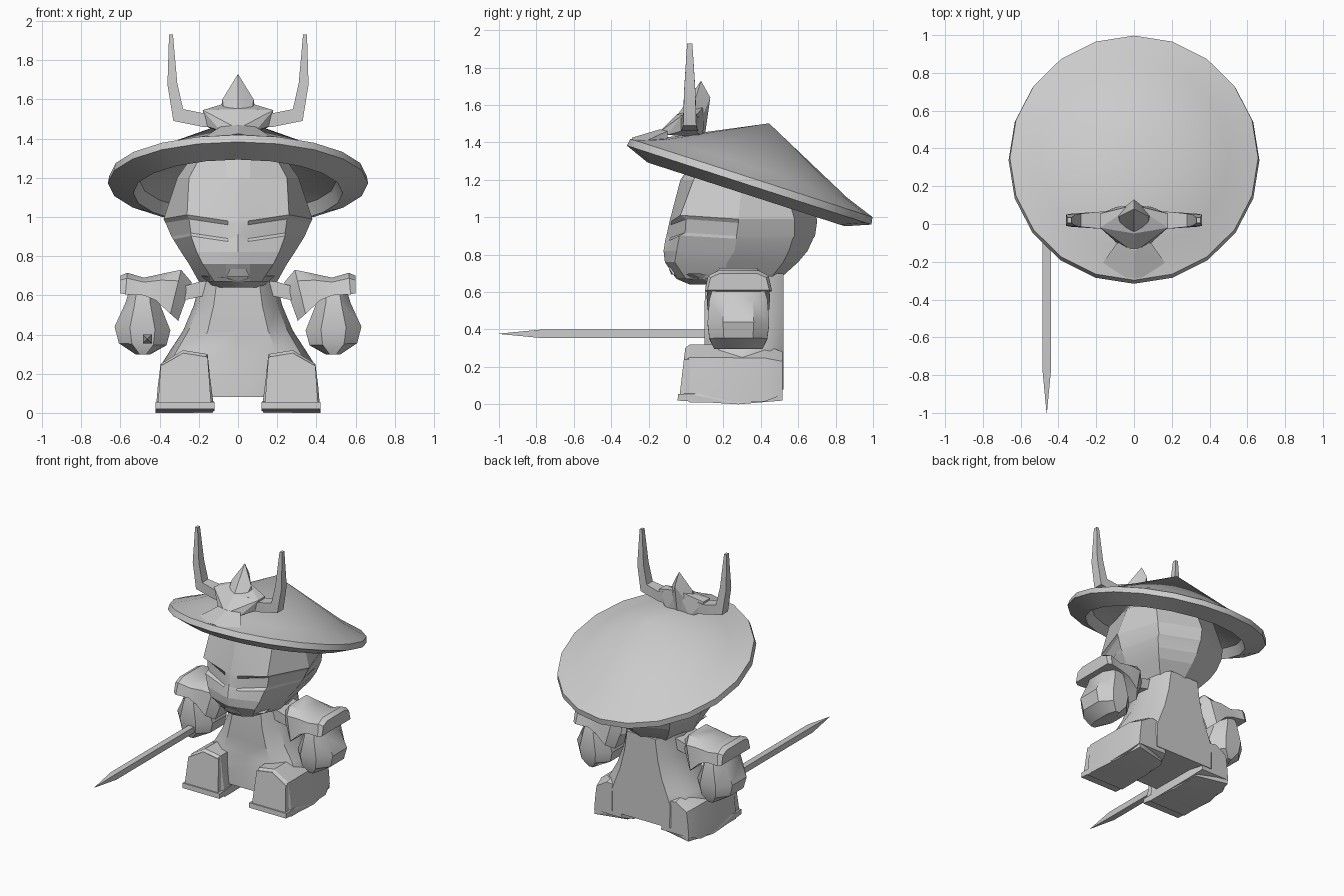
import bpy, bmesh, math
from mathutils import Vector, Matrix

if "Cube" in bpy.data.objects:
    bpy.data.objects.remove(bpy.data.objects["Cube"])

grey = bpy.data.materials.new("grey")
grey.diffuse_color = (0.6, 0.6, 0.6, 1)
grey.use_nodes = True
grey.node_tree.nodes["Principled BSDF"].inputs["Base Color"].default_value = grey.diffuse_color


def finish(name, bm, angle=30):
    bmesh.ops.remove_doubles(bm, verts=bm.verts, dist=0.0005)
    bmesh.ops.recalc_face_normals(bm, faces=bm.faces)
    me = bpy.data.meshes.new(name)
    bm.to_mesh(me)
    bm.free()
    me.materials.append(grey)
    ob = bpy.data.objects.new(name, me)
    bpy.context.collection.objects.link(ob)
    bpy.ops.object.select_all(action='DESELECT')
    ob.select_set(True)
    bpy.context.view_layer.objects.active = ob
    bpy.ops.object.shade_smooth_by_angle(angle=math.radians(angle))
    return ob


def loft(name, rings, angle=30):
    """Skin a list of closed rings with equal point counts and cap both ends."""
    bm = bmesh.new()
    vs = [[bm.verts.new(p) for p in r] for r in rings]
    n = len(rings[0])
    for a, b in zip(vs, vs[1:]):
        for i in range(n):
            bm.faces.new((a[i], a[(i + 1) % n], b[(i + 1) % n], b[i]))
    bm.faces.new(vs[0])
    bm.faces.new(vs[-1])
    return finish(name, bm, angle)


def hull(name, pts):
    bm = bmesh.new()
    vs = [bm.verts.new(p) for p in pts]
    bmesh.ops.convex_hull(bm, input=vs)
    bmesh.ops.delete(bm, geom=[v for v in bm.verts if not v.link_faces], context='VERTS')
    return finish(name, bm, 15)


def mirrored(half, z, slope=0):
    """Front-to-back half outline (x, y) -> full ring at height z; slope lifts the outer front points."""
    pts = [(x, y, z + (slope * (x - .12) if 0 < x < .3 and y < .1 else 0)) for x, y in half]
    return pts + [(-x, y, h) for x, y, h in pts[-2:0:-1]]


def both(pts):
    return [(s * x, y, z) for x, y, z in pts for s in ((1, -1) if x else (1,))]


def slab(name, s, outline, stations, angle=25):
    """Front outline (x, z) swept along y, scaled about its middle at each station."""
    cx = sum(p[0] for p in outline) / len(outline)
    cz = sum(p[1] for p in outline) / len(outline)
    return loft(name, [[(s * (cx + (x - cx) * k), y, cz + (z - cz) * k) for x, z in outline]
                       for y, k in stations], angle)


# Tilted straw hat: lathe profile of (radius, height), 20 sides
profile = [(0, .307), (.5, .058), (.657, 0), (.664, -.04), (.535, -.092), (.5, -.03), (0, .2)]
tilt = Matrix.Translation((0, .35, 1.21)) @ Matrix.Rotation(math.radians(-17.9), 4, 'X')
bm = bmesh.new()
rows = [[bm.verts.new(tilt @ Vector((r * math.sin(i * math.pi / 10), 1.035 * r * math.cos(i * math.pi / 10), h)))
         for i in range(20)] if r else [bm.verts.new(tilt @ Vector((0, 0, h)))] for r, h in profile]
for a, b in zip(rows, rows[1:]):
    for i in range(20):
        j = (i + 1) % 20
        q = [a[i % len(a)], a[j % len(a)], b[j % len(b)], b[i % len(b)]]
        bm.faces.new(list(dict.fromkeys(q)))
finish("hat", bm)

# Faceted head; the third column is pinched in for the slanted eye slits
head = [
    (.67, 0, [(0, -.05), (.06, -.04), (.12, 0), (.2, .2), (.15, .45), (0, .5)]),
    (.76, 0, [(0, -.113), (.06, -.1), (.18, -.06), (.25, .22), (.22, .52), (0, .6)]),
    (.82, 0, [(0, -.12), (.06, -.105), (.21, -.05), (.29, .26), (.25, .55), (0, .65)]),
    (.885, .15, [(0, -.11), (.05, -.09), (.24, -.035), (.33, .27), (.27, .57), (0, .68)]),
    (.9, .15, [(0, -.105), (.05, -.085), (.24, -.005), (.34, .27), (.27, .58), (0, .69)]),
    (.97, .15, [(0, -.09), (.05, -.08), (.25, -.0), (.37, .28), (.28, .58), (0, .7)]),
    (.99, .15, [(0, -.085), (.05, -.078), (.26, -.03), (.38, .28), (.28, .58), (0, .7)]),
    (1.2, 0, [(0, -.03), (.06, -.02), (.25, .04), (.31, .3), (.25, .52), (0, .62)]),
    (1.33, 0, [(0, .06), (.06, .07), (.18, .14), (.22, .3), (.14, .42), (0, .46)]),
]
loft("head", [mirrored(h, z, s) for z, s, h in head], 10)
hull("chin", both([(.05, -.065, .69), (.19, .03, .7), (0, -.05, .67), (.04, .02, .64), (.12, .15, .64), (.15, .3, .69)]))
hull("mouth", both([(.06, -.07, .695), (.04, -.095, .735), (.05, 0, .7), (0, -.08, .695), (.04, 0, .74)]))

# Flared robe body
body = [(.08, .385, .08), (.25, .39, .09), (.32, .345, .1), (.42, .28, .1), (.55, .225, .1), (.7, .19, .11)]
loft("body", [mirrored([(0, y), (w * .55, y), (w * .9, y + .08), (w, .3), (w * .85, .45), (w * .6, .52), (0, .52)], z)
              for z, w, y in body], 35)

# Helmet crest: central spike, wide base joining the horns, flange on the brim
hull("crest_spike", both([(0, -.05, 1.54), (0, .08, 1.73), (0, .13, 1.64), (0, .1, 1.43),
                          (.08, .04, 1.6), (.1, .05, 1.45), (.06, -.07, 1.47)]))
hull("crest_base", both([(0, -.15, 1.45), (0, -.05, 1.55), (0, .1, 1.6), (.18, -.02, 1.545), (.18, .055, 1.545),
                         (.17, -.01, 1.465), (.17, .05, 1.465), (.09, -.1, 1.44), (.09, .09, 1.43)]))
hull("crest_flange", both([(.2, -.255, 1.39), (0, -.29, 1.425), (.09, -.1, 1.46), (0, -.14, 1.47), (.09, -.1, 1.42)]))

for s, side in ((1, "left"), (-1, "right")):
    # Horn: four-sided tube bending upward, (x, z, half width, half depth, lean)
    horn = [(.1, 1.505, 0, .05, .045), (.18, 1.495, 0, .045, .035), (.305, 1.52, .025, .035, .03),
            (.335, 1.68, .025, .03, .004), (.342, 1.93, .01, .014, 0)]
    loft(side + "_horn", [[(s * (x - w), .02 - d, z + t), (s * (x + w), .02 - d, z - t),
                           (s * (x + w), .02 + d, z - t), (s * (x - w), .02 + d, z + t)]
                          for x, z, w, d, t in horn], 20)

    # Shoulder guard: arched sections along the arm (top x, top z, bottom x, bottom z, half depth)
    guard = [(.235, .665, .305, .47, .11), (.29, .73, .345, .505, .165), (.38, .712, .42, .575, .17),
             (.48, .69, .48, .6, .165), (.565, .715, .575, .605, .18), (.6, .7, .6, .61, .165)]
    arch = [(-.6, 0), (-.9, .25), (-1, 1), (1, 1), (.9, .25), (.6, 0)]
    loft(side + "_shoulder_guard", [[(s * (tx + (bx - tx) * t), .28 + h * u, tz + (bz - tz) * t) for u, t in arch]
                                    for tx, tz, bx, bz, h in guard])
    slab(side + "_arm", s, [(.16, .68), (.3, .64), (.3, .57), (.16, .6)], [(.17, 1), (.38, 1)])

    # Mitten hand: octagonal sections (height, inner x, outer x, half depth, tilt)
    hand = [(.61, .41, .56, .14, 0), (.56, .4, .575, .155, 0), (.43, .345, .63, .165, .01),
            (.35, .365, .608, .155, .005), (.297, .45, .52, .13, 0)]
    octagon = [(-1, -.5), (-.45, -1), (.45, -1), (1, -.5), (1, .5), (.45, 1), (-.45, 1), (-1, .5)]
    loft(side + "_hand", [[(s * ((a + b) / 2 + (b - a) / 2 * u), .28 + h * v, z + t * u) for u, v in octagon]
                          for z, a, b, h, t in hand], 30)

    # Leg block with a raised front plate and sole trim
    outline = [(.12, .01), (.42, .01), (.41, .13), (.395, .25), (.28, .32), (.155, .3), (.14, .16)]
    slab(side + "_leg", s, outline, [(0, .9), (.02, 1), (.12, 1), (.42, .97), (.515, .75)])
    plate = [(.135, .02), (.41, .02), (.395, .24), (.28, .305), (.155, .285)]
    loft(side + "_shin_plate", [[(s * x, (-.04 + z * .12) if front else .02, z) for x, z in plate]
                                for front in (1, 0)], 25)
    hull(side + "_sole", [(s * x, y, z) for x, y, z in
         [(.12, -.045, .02), (.42, -.045, .02), (.12, -.042, .055), (.42, -.042, .055), (.12, .02, .055), (.42, .02, .055),
          (.13, .28, 0), (.42, .28, 0), (.15, .46, .02), (.38, .515, .02), (.38, .515, .08), (.15, .48, .08)]])

# Square blade with a pointed tip held in the right hand
loft("sword", [[(-.462 + a * w, y, .377 + b * w) for a, b in ((-1, -1), (1, -1), (1, 1), (-1, 1))]
               for y, w in ((.2, .022), (-.78, .022), (-1, .001))])
